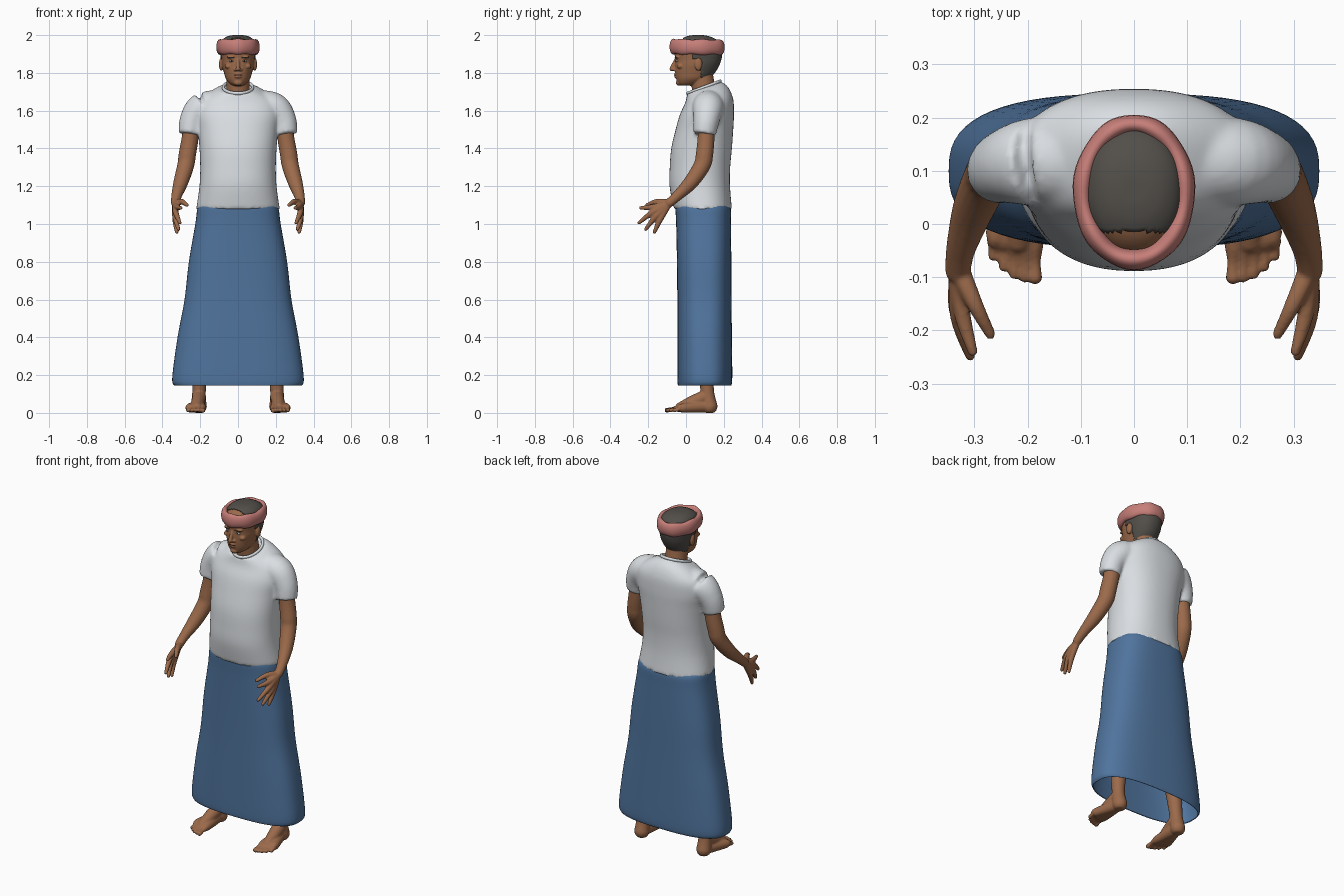
import bpy, bmesh, math
from mathutils import Vector, Matrix

cube = bpy.data.objects.get("Cube")
if cube:
    bpy.data.objects.remove(cube, do_unlink=True)


def material(name, rgb):
    m = bpy.data.materials.new(name)
    m.use_nodes = True
    m.diffuse_color = (*rgb, 1)
    bsdf = next(n for n in m.node_tree.nodes if n.type == 'BSDF_PRINCIPLED')
    bsdf.inputs["Base Color"].default_value = (*rgb, 1)
    bsdf.inputs["Roughness"].default_value = 0.8
    return m


SKIN = material("brown skin", (0.33, 0.145, 0.07))
SHIRT = material("white cotton", (0.7, 0.73, 0.76))
BLUE = material("blue cloth", (0.08, 0.175, 0.34))
PINK = material("pink cloth", (0.57, 0.21, 0.19))
HAIR = material("dark grey hair", (0.085, 0.078, 0.068))
WHITE = material("eye white", (0.6, 0.58, 0.53))
DARK = material("dark brown", (0.06, 0.022, 0.014))


def smooth_path(rows, steps):
    """Catmull-Rom interpolation of rows of any length."""
    rows = [Vector(r) for r in rows]
    out = []
    for i in range(len(rows) - 1):
        a, b, c, d = rows[max(i - 1, 0)], rows[i], rows[i + 1], rows[min(i + 2, len(rows) - 1)]
        for k in range(steps):
            t = k / steps
            out.append(0.5 * (2 * b + (c - a) * t + (2 * a - 5 * b + 4 * c - d) * t * t
                              + (3 * b - a - 3 * c + d) * t ** 3))
    return out + [rows[-1]]


def bridge(bm, rings, caps=True, closed=False):
    rings = [[bm.verts.new(p) for p in ring] for ring in rings]
    pairs = list(zip(rings, rings[1:])) + ([(rings[-1], rings[0])] if closed else [])
    for a, b in pairs:
        for i in range(len(a)):
            j = (i + 1) % len(a)
            bm.faces.new((a[i], a[j], b[j], b[i]))
    if caps and not closed:
        bm.faces.new(rings[0][::-1])
        bm.faces.new(rings[-1])


def loft(bm, rows, power=2.0, grow=0.0, caps=True, sides=64, steps=5):
    """Rows of height, half width, front y, back y, tilt."""
    def bend(v):
        return math.copysign(abs(v) ** (2 / power), v)
    rings = []
    for z, rx, front, back, tilt in smooth_path(rows, steps):
        cy, ry = (front + back) / 2, (back - front) / 2
        ring = []
        for i in range(sides):
            c, s = (bend(f(math.tau * i / sides)) for f in (math.cos, math.sin))
            ring.append((c * (rx + grow), cy + s * (ry + grow), z + s * tilt + grow))
        rings.append(ring)
    bridge(bm, rings, caps)


def tube(bm, rows, round_ends=True, sides=16, side=1):
    """Rows of x, y, z, radius."""
    pts = smooth_path([(x * side, y, z, r) for x, y, z, r in rows], 5)
    rings = []
    for i, p in enumerate(pts):
        along = (pts[min(i + 1, len(pts) - 1)] - pts[max(i - 1, 0)]).to_3d().normalized()
        u = along.cross(Vector((1, 0, 0.3))).normalized()
        v = along.cross(u)
        rings.append([p.to_3d() + p[3] * (u * math.cos(a) + v * math.sin(a))
                      for a in (math.tau * k / sides for k in range(sides))])
    bridge(bm, rings)
    if round_ends:
        for p in (pts[0], pts[-1]):
            ball(bm, p.to_3d(), (p[3],) * 3)


def ball(bm, at, radii):
    bmesh.ops.create_uvsphere(bm, u_segments=16, v_segments=10, radius=1,
                              matrix=Matrix.Translation(at) @ Matrix.Diagonal((*radii, 1)))


def band(bm, rx, ry, cy, z, tilt, thick, tall, wave=0.0):
    rings = []
    for i in range(72):
        a = math.tau * i / 72
        w = 1 + wave * math.sin(7 * a)
        ring = []
        for k in range(16):
            b = math.tau * k / 16
            out = thick * w * math.cos(b)
            ring.append(((rx + out) * math.cos(a), cy + (ry + out) * math.sin(a),
                         z + tilt * math.sin(a) + tall * w * math.sin(b)))
        rings.append(ring)
    bridge(bm, rings, closed=True)


def finish(bm, name, mat, voxel=0.0, relax=3, wall=0.0):
    bmesh.ops.recalc_face_normals(bm, faces=bm.faces)
    mesh = bpy.data.meshes.new(name)
    bm.to_mesh(mesh)
    bm.free()
    mesh.materials.append(mat)
    mesh.polygons.foreach_set("use_smooth", [True] * len(mesh.polygons))
    ob = bpy.data.objects.new(name, mesh)
    bpy.context.collection.objects.link(ob)
    if voxel:
        mod = ob.modifiers.new("blend", 'REMESH')
        mod.mode, mod.voxel_size, mod.use_smooth_shade = 'VOXEL', voxel, True
        mod = ob.modifiers.new("relax", 'SMOOTH')
        mod.factor, mod.iterations = 0.5, relax
    if wall:
        ob.modifiers.new("wall", 'SOLIDIFY').thickness = wall
    return ob


# Skirt: open tube, wide at the hem
bm = bmesh.new()
loft(bm, [(.145, .338, -.043, .24, 0), (.19, .348, -.046, .245, 0), (.4, .32, -.046, .243, 0),
          (.6, .283, -.046, .241, 0), (.8, .26, -.048, .24, 0), (1.0, .226, -.052, .238, 0),
          (1.085, .214, -.056, .236, 0), (1.11, .195, -.05, .215, 0)], power=2.7, caps=False)
finish(bm, "skirt", BLUE, wall=0.004)

# Shirt: torso and sleeves blended together
bm = bmesh.new()
loft(bm, [(1.08, .221, -.065, .243, 0), (1.2, .204, -.087, .233, 0), (1.3, .2, -.086, .234, 0),
          (1.4, .204, -.078, .243, 0), (1.5, .213, -.055, .25, 0), (1.58, .225, -.032, .254, 0),
          (1.65, .21, -.005, .25, .01), (1.7, .145, .005, .225, .022),
          (1.722, .085, .008, .185, .03), (1.7, .06, .03, .165, .03)], power=2.25)
for s in (1, -1):
    tube(bm, [(.1, .12, 1.625, .085), (.19, .117, 1.612, .083), (.24, .108, 1.55, .069),
              (.255, .098, 1.475, .06)], round_ends=False, sides=32, side=s)
finish(bm, "shirt", SHIRT, voxel=0.01, relax=4)
bm = bmesh.new()
band(bm, .078, .086, .095, 1.724, .032, .008, .009)
finish(bm, "collar", SHIRT)

# Arms with hands, legs with feet
fingers = [((.322, -.172, 1.09), (.303, -.24, 1.085)), ((.33, -.175, 1.063), (.308, -.248, 1.007)),
           ((.333, -.16, 1.04), (.315, -.213, .972)), ((.332, -.138, 1.022), (.324, -.167, .957))]
for s, word in ((1, "left"), (-1, "right")):
    bm = bmesh.new()
    tube(bm, [(.24, .11, 1.55, .045), (.254, .106, 1.45, .045), (.268, .098, 1.37, .046),
              (.277, .085, 1.31, .045), (.303, .025, 1.22, .039), (.325, -.045, 1.15, .028),
              (.331, -.088, 1.112, .024)], side=s)
    for knuckle, tip in fingers:
        tube(bm, [(.33, -.092, 1.105, .018), (*knuckle, .0155), (*tip, .0095)], side=s)
    tube(bm, [(.325, -.095, 1.112, .02), (.297, -.155, 1.118, .015), (.27, -.207, 1.1, .01)], side=s)
    finish(bm, word + "_arm", SKIN, voxel=0.005, relax=2)

    bm = bmesh.new()
    tube(bm, [(.11, .1, .9, .08), (.165, .1, .5, .055), (.195, .105, .27, .046),
              (.206, .112, .12, .036), (.207, .125, .035, .042)], side=s)
    tube(bm, [(.206, .1, .085, .037), (.213, .03, .055, .034), (.217, -.03, .03, .026)], side=s)
    for i in range(5):
        ball_x, tip_x = .192 + .016 * i, .186 + .0195 * i
        tip_y = (-.1, -.1, -.094, -.08, -.06)[i]
        tube(bm, [(.207, .11, .035, .034), (ball_x, -.02, .026, .024),
                  (tip_x, tip_y + .03, .02, .011), (tip_x, tip_y, .014, .014 if i == 0 else .0105)], side=s)
    for v in bm.verts:
        v.co.z = max(v.co.z, 0.0)
    finish(bm, word + "_leg", SKIN, voxel=0.005, relax=2)

# Head with neck, nose, ears, lips and brow ridges
skull = [(1.732, .026, -.03, .03, 0), (1.745, .046, -.044, .075, 0), (1.77, .065, -.052, .12, 0),
         (1.8, .074, -.057, .152, 0), (1.84, .084, -.058, .174, 0), (1.87, .087, -.057, .184, 0),
         (1.9, .09, -.06, .188, 0), (1.94, .09, -.053, .182, 0), (1.97, .079, -.03, .16, 0),
         (1.988, .055, .003, .125, 0), (1.995, .028, .035, .093, 0), (1.996, .004, .06, .068, 0)]
bm = bmesh.new()
loft(bm, skull, power=2.2)
tube(bm, [(0, .11, 1.64, .068), (0, .093, 1.72, .062), (0, .08, 1.81, .06)], sides=32)
tube(bm, [(0, -.052, 1.875, .008), (0, -.064, 1.848, .01), (0, -.075, 1.821, .0125)])
ball(bm, (0, -.038, 1.748), (.023, .016, .016))
ball(bm, (0, -.054, 1.794), (.022, .01, .006))
ball(bm, (0, -.053, 1.78), (.019, .01, .007))
for s in (1, -1):
    ball(bm, (.013 * s, -.06, 1.817), (.01, .012, .008))
    ball(bm, (.034 * s, -.045, 1.883), (.026, .013, .008))
    ball(bm, (.05 * s, -.03, 1.835), (.02, .018, .014))
    ball(bm, (.09 * s, .065, 1.845), (.011, .02, .034))
finish(bm, "head", SKIN, voxel=0.004, relax=2)

# Hair: grown skull kept only above the hairline
bm = bmesh.new()
loft(bm, skull, power=2.2, grow=0.004)


def is_bald(face):
    c = face.calc_center_median()
    crown = c.z > 1.93 and c.y > -.015
    sides = c.z > 1.875 and c.y > .035
    nape = c.z > 1.775 and c.y > .082
    return not (crown or sides or nape)


bmesh.ops.delete(bm, geom=[f for f in bm.faces if is_bald(f)], context='FACES')
finish(bm, "hair", HAIR, wall=0.006)

# Headband
bm = bmesh.new()
band(bm, .096, .127, .06, 1.937, -.002, .019, .04, wave=0.06)
finish(bm, "headband", PINK)

# Eyes, eyebrows and mouth
for s, word in ((1, "left"), (-1, "right")):
    for part, at, radii, mat in (("eye", (-.047, 1.863), (.014, .009, .006), WHITE),
                                 ("iris", (-.053, 1.863), (.005, .0045, .005), DARK),
                                 ("eyebrow", (-.052, 1.882), (.021, .008, .0035), HAIR)):
        bm = bmesh.new()
        ball(bm, (.034 * s, *at), radii)
        finish(bm, word + "_" + part, mat)
bm = bmesh.new()
ball(bm, (0, -.057, 1.787), (.02, .0055, .002))
finish(bm, "mouth", DARK)
